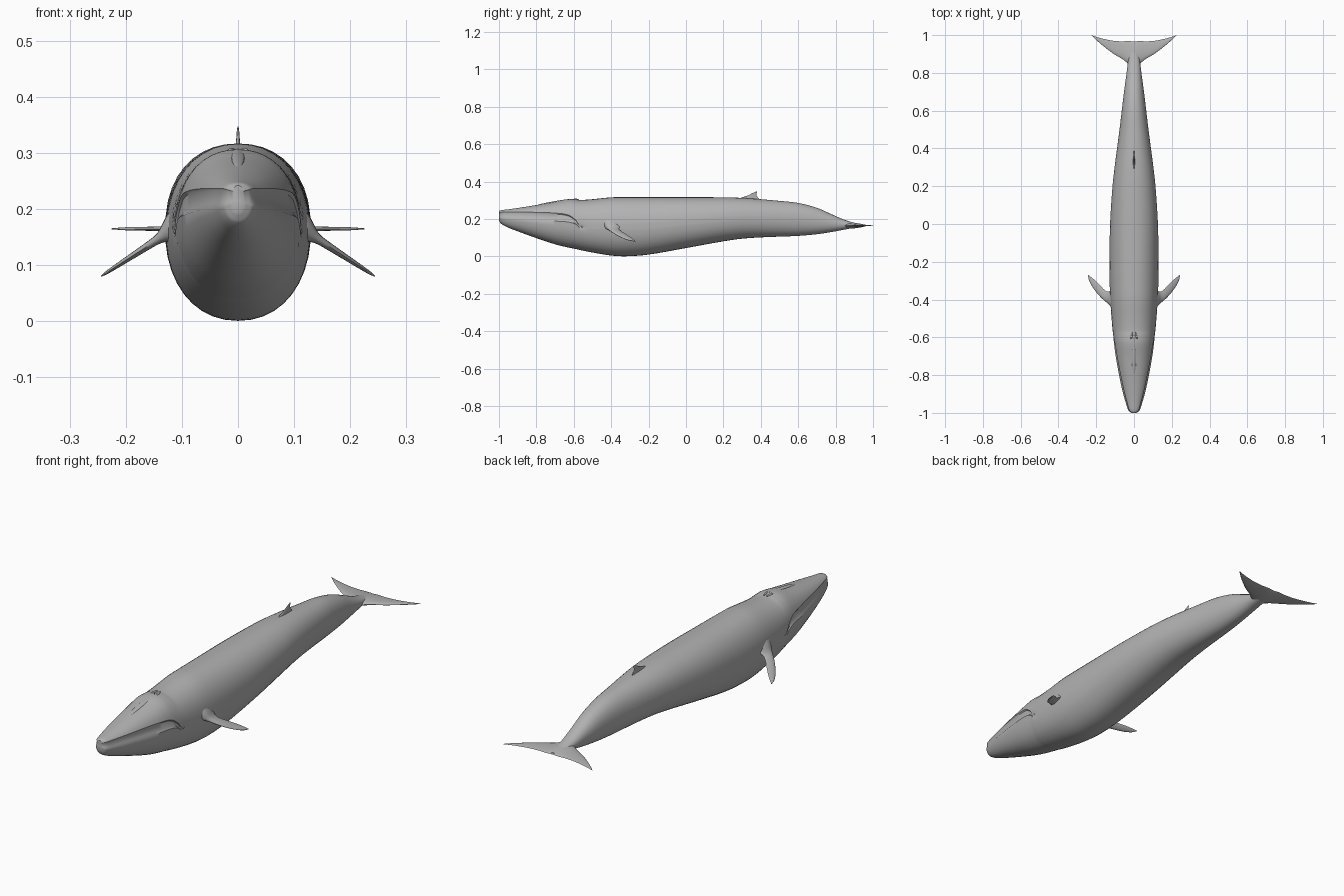
import bpy, bmesh, math
from mathutils import Vector

if "Cube" in bpy.data.objects:
    bpy.data.objects.remove(bpy.data.objects["Cube"])

skin = bpy.data.materials.new("whale_grey")
skin.diffuse_color = (0.45, 0.45, 0.45, 1)
skin.use_nodes = True
skin.node_tree.nodes["Principled BSDF"].inputs["Base Color"].default_value = skin.diffuse_color


def finish(obj, angle=40):
    obj.data.materials.append(skin)
    bpy.ops.object.select_all(action='DESELECT')
    obj.select_set(True)
    bpy.context.view_layer.objects.active = obj
    bpy.ops.object.shade_smooth_by_angle(angle=math.radians(angle))


def loft(name, rings, angle=40):
    """Skin closed rings of equal point count and cap both ends."""
    bm = bmesh.new()
    rows = [[bm.verts.new(p) for p in ring] for ring in rings]
    n = len(rows[0])
    for a, b in zip(rows, rows[1:]):
        for i in range(n):
            j = (i + 1) % n
            bm.faces.new((a[i], a[j], b[j], b[i]))
    bm.faces.new(rows[0])
    bm.faces.new(rows[-1])
    bmesh.ops.recalc_face_normals(bm, faces=bm.faces)
    mesh = bpy.data.meshes.new(name)
    bm.to_mesh(mesh)
    bm.free()
    obj = bpy.data.objects.new(name, mesh)
    bpy.context.collection.objects.link(obj)
    finish(obj, angle)


def smooth_rows(rows, steps):
    """Hermite interpolation of table rows over their first column."""
    def slope(i, c):
        a, b = rows[max(i - 1, 0)], rows[min(i + 1, len(rows) - 1)]
        return (b[c] - a[c]) / (b[0] - a[0])
    out = []
    for i in range(len(rows) - 1):
        p, q = rows[i], rows[i + 1]
        d = q[0] - p[0]
        for s in range(steps):
            t = s / steps
            row = [p[0] + d * t]
            for c in range(1, len(p)):
                row.append((2*t**3 - 3*t**2 + 1) * p[c] + (t**3 - 2*t**2 + t) * d * slope(i, c)
                           + (3*t**2 - 2*t**3) * q[c] + (t**3 - t**2) * d * slope(i + 1, c))
            out.append(row)
    return out + [list(rows[-1])]


# Body: y, half width, bottom, top, widest z, upper lip z, lower lip z, groove depth
head = [
    (-1.0, .012, .193, .242, .220, .232, .212, .25),
    (-.99, .028, .176, .247, .220, .236, .208, .14),
    (-.95, .043, .154, .252, .215, .237, .204, .10),
    (-.88, .062, .127, .262, .208, .237, .200, .08),
    (-.80, .079, .098, .275, .200, .236, .195, .07),
    (-.70, .097, .065, .292, .190, .232, .189, .06),
    (-.63, .106, .048, .306, .183, .222, .184, .05),
    (-.59, .110, .040, .305, .178, .195, .172, .04),
    (-.565, .113, .034, .302, .173, .165, .153, .01),
]
trunk = [
    (-.50, .119, .021, .306), (-.40, .126, .005, .316), (-.32, .129, .001, .317),
    (-.20, .130, .010, .317), (0, .127, .045, .317), (.20, .114, .081, .316),
    (.30, .103, .095, .313), (.40, .090, .102, .306), (.50, .077, .106, .297),
    (.60, .065, .110, .286), (.70, .053, .119, .260), (.78, .042, .131, .225),
    (.85, .033, .144, .195), (.91, .024, .155, .178), (.96, .012, .162, .170),
]
for y, w, b, t in trunk:
    mid = (b + t) / 2
    d = .06 * (t - b)
    head.append((y, w, b, t, mid, mid + d, mid - d, 0))

POWER = 2.15
rings = []
for y, w, bot, top, mid, up, low, groove in smooth_rows(head, 4):
    def angle_of(z):
        s = (z - mid) / (top - mid if z > mid else mid - bot)
        return math.copysign(math.asin(min(abs(s), .98) ** (POWER / 2)), s)

    def point(a, inset=0):
        s, c = math.sin(a), max(math.cos(a), 0)
        h = top - mid if s > 0 else mid - bot
        return Vector((w * c ** (2 / POWER) * (1 - inset), y,
                       mid + math.copysign(abs(s) ** (2 / POWER), s) * h))

    au, al = angle_of(up), angle_of(low)
    q = math.pi / 2
    groove = max(groove, 0)
    side = [point(q + (au - q) * i / 9) for i in range(10)]
    side += [point(au + (al - au) * .15, groove), point(au + (al - au) * .85, groove)]
    side += [point(al + (-q - al) * i / 9) for i in range(10)]
    rings.append(side + [Vector((-p.x, p.y, p.z)) for p in side[-2:0:-1]])
loft("body", rings)


def foil(lead, trail, thick, normal):
    """Lens section, rounded in front and thin behind."""
    lead, trail, normal = Vector(lead), Vector(trail), Vector(normal).normalized()
    ring = []
    for i in range(14):
        a = 2 * math.pi * i / 14
        f = (1 - math.cos(a)) / 2
        ring.append(lead.lerp(trail, f) + normal * math.sin(a) * thick / 2 * (1.2 - .7 * f))
    return ring


# Pectoral fins: leading x, y / trailing x, y / thickness
fin = smooth_rows([
    (.095, -.455, .085, -.325, .085), (.118, -.440, .112, -.345, .055),
    (.140, -.420, .136, -.358, .022), (.168, -.396, .155, -.350, .015),
    (.195, -.367, .180, -.325, .012), (.222, -.330, .210, -.295, .009),
    (.238, -.298, .232, -.277, .006), (.244, -.272, .243, -.270, .002)], 3)


def fin_z(x):
    return .148 - .65 * (x - .14)


for label, s in (("left", 1), ("right", -1)):
    loft("pectoral_fin_" + label,
         [foil((s * a, b, fin_z(a)), (s * c, d, fin_z(c)), t, (s * .55, 0, .83))
          for a, b, c, d, t in fin], 60)

# Tail flukes: x, leading y, trailing y, thickness
half = smooth_rows([
    (0, .825, .965, .036), (.03, .848, .969, .024), (.06, .872, .967, .015),
    (.11, .902, .970, .010), (.16, .940, .980, .008), (.20, .974, .991, .006),
    (.225, .998, 1.0, .002)], 3)
flukes = [(-x, a, b, t) for x, a, b, t in half[:0:-1]] + half
loft("tail_flukes", [foil((x, a, .165), (x, b, .165), t, (0, 0, 1)) for x, a, b, t in flukes], 60)

# Dorsal fin: z, leading y, trailing y, thickness
dorsal = smooth_rows([(.290, .255, .405, .020), (.313, .292, .386, .009), (.325, .328, .378, .007),
                      (.338, .354, .378, .005), (.347, .374, .381, .002)], 3)
loft("dorsal_fin", [foil((0, a, z), (0, b, z), t, (1, 0, 0)) for z, a, b, t in dorsal], 60)


def ellipsoid(name, loc, size, turn=0):
    bpy.ops.mesh.primitive_uv_sphere_add(segments=16, ring_count=8, radius=1,
                                         location=loc, rotation=(0, 0, turn))
    obj = bpy.context.object
    obj.name = name
    obj.scale = size
    finish(obj, 60)


# Blowhole ridges, eyes and the ridge along the snout
for label, s in (("left", 1), ("right", -1)):
    ellipsoid("blowhole_" + label, (s * .011, -.592, .304), (.005, .02, .005), s * .25)
    ellipsoid("eye_" + label, (s * .110, -.555, .160), (.005, .007, .005))
ellipsoid("snout_ridge", (0, -.70, .290), (.012, .10, .006))
bpy.context.object.rotation_euler.x = .17
